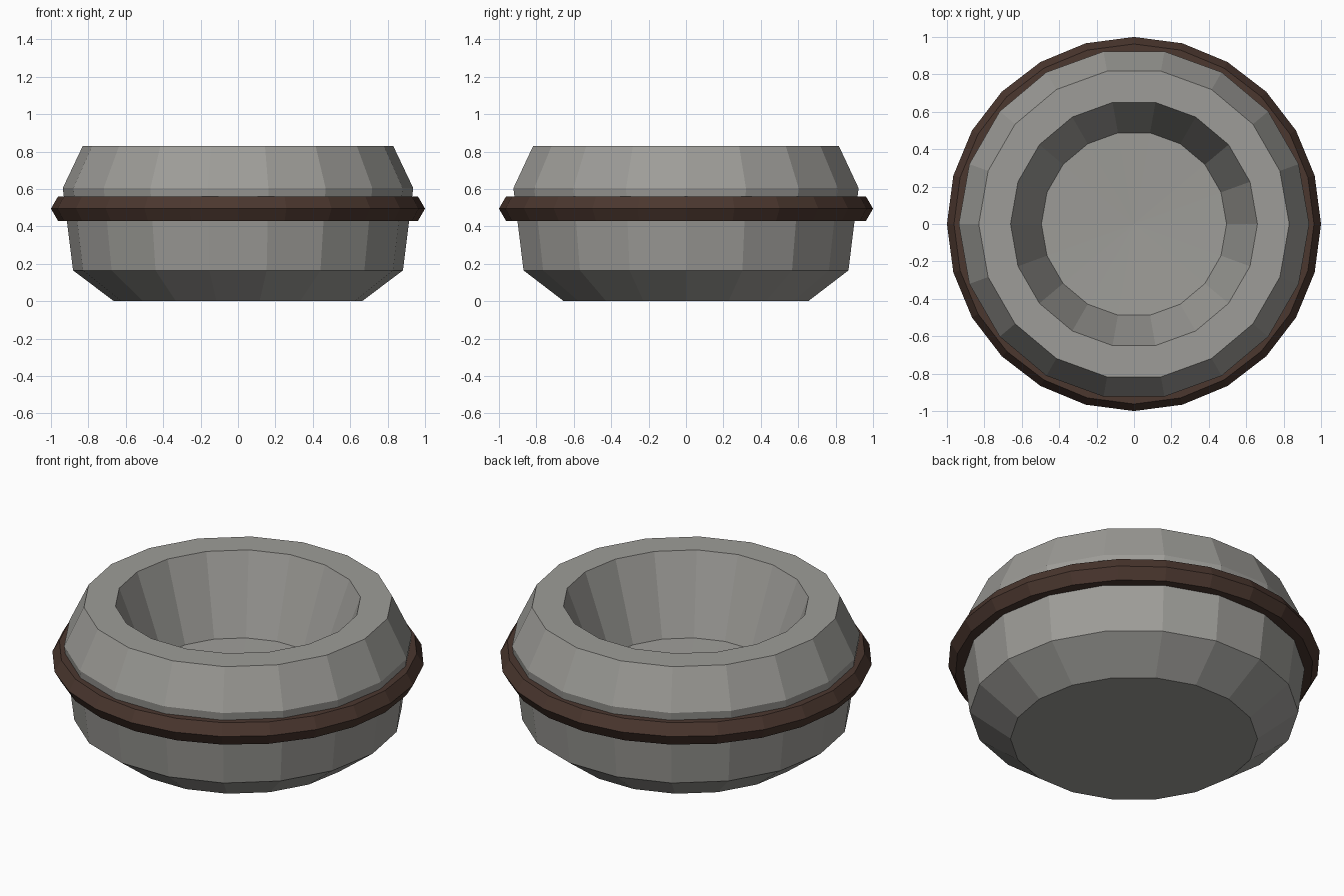
import bpy
import bmesh
from math import sin, cos, pi

if "Cube" in bpy.data.objects:
    bpy.data.objects.remove(bpy.data.objects["Cube"])


def material(name, rgb):
    mat = bpy.data.materials.new(name)
    mat.use_nodes = True
    mat.diffuse_color = (*rgb, 1)
    mat.node_tree.nodes["Principled BSDF"].inputs["Base Color"].default_value = (*rgb, 1)
    return mat


def lathe(name, profile, sides, mat, closed):
    """Spin a (radius, height) profile around z; an open one is capped at both ends."""
    bm = bmesh.new()
    rings = [[bm.verts.new((r * cos(2 * pi * i / sides), r * sin(2 * pi * i / sides), z))
              for i in range(sides)] for r, z in profile]
    pairs = list(zip(rings, rings[1:]))
    if closed:
        pairs.append((rings[-1], rings[0]))
    for a, b in pairs:
        for i in range(sides):
            j = (i + 1) % sides
            bm.faces.new((a[i], a[j], b[j], b[i]))
    if not closed:
        bm.faces.new(rings[0][::-1])
        # Shallow dished floor
        floor = bm.faces.new(rings[-1])
        centre = bmesh.ops.poke(bm, faces=[floor])["verts"][0]
        centre.co.z -= 0.015
    bmesh.ops.recalc_face_normals(bm, faces=bm.faces[:])
    mesh = bpy.data.meshes.new(name)
    bm.to_mesh(mesh)
    bm.free()
    mesh.materials.append(mat)
    obj = bpy.data.objects.new(name, mesh)
    bpy.context.collection.objects.link(obj)
    return obj


stone = material("stone_grey", (0.34, 0.335, 0.315))
leather = material("dark_brown", (0.07, 0.038, 0.028))

# Bowl: foot, flared side, sloped shoulder, flat rim, inner wall, floor
lathe("bowl", [(0.663, 0), (0.882, 0.165), (0.937, 0.605), (0.83, 0.83),
               (0.66, 0.83), (0.495, 0.385)], 18, stone, False)

# Band around the bowl, with a hexagonal section
section = [(0.925 + 0.075 * cos(k * pi / 3), 0.495 + 0.075 * sin(k * pi / 3))
           for k in range(6)]
lathe("band", section, 24, leather, True)
